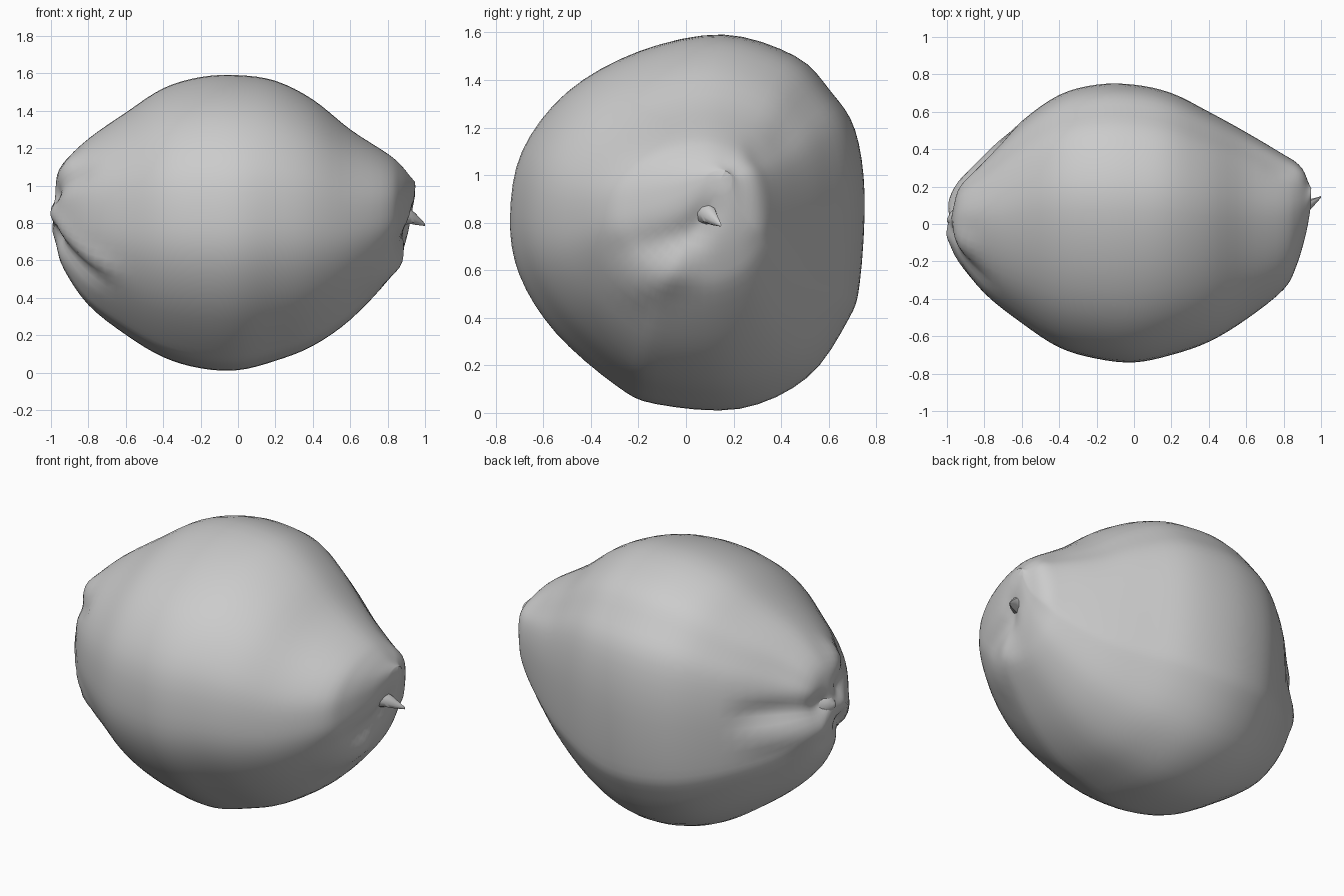
import bpy, bmesh, math
from mathutils import Vector

old = bpy.data.objects.get("Cube")
if old:
    bpy.data.objects.remove(old, do_unlink=True)


def make_material(name, colour):
    mat = bpy.data.materials.new(name)
    mat.use_nodes = True
    mat.diffuse_color = colour
    mat.node_tree.nodes["Principled BSDF"].inputs["Base Color"].default_value = colour
    return mat


def catmull(rows, steps, closed=False):
    """Smooth a list of equal-length rows by a Catmull-Rom spline."""
    n = len(rows)
    pick = (lambda i: rows[i % n]) if closed else (lambda i: rows[max(0, min(n - 1, i))])
    result = []
    for i in range(n if closed else n - 1):
        for s in range(steps):
            t = s / steps
            result.append([
                b + t / 2 * (c - a + t * (2 * a - 5 * b + 4 * c - d + t * (3 * (b - c) + d - a)))
                for a, b, c, d in zip(pick(i - 1), pick(i), pick(i + 1), pick(i + 2))])
    if not closed:
        result.append(list(rows[-1]))
    return result


def finish(bm, name, mat):
    bmesh.ops.recalc_face_normals(bm, faces=bm.faces)
    mesh = bpy.data.meshes.new(name)
    bm.to_mesh(mesh)
    bm.free()
    mesh.materials.append(mat)
    obj = bpy.data.objects.new(name, mesh)
    bpy.context.collection.objects.link(obj)
    for other in bpy.context.selected_objects:
        other.select_set(False)
    obj.select_set(True)
    bpy.context.view_layer.objects.active = obj
    bpy.ops.object.shade_smooth_by_angle(angle=math.radians(50))
    return obj


def loft(rings):
    """Bridge point rings and close both ends with fans."""
    bm = bmesh.new()
    loops = [[bm.verts.new(p) for p in ring] for ring in rings]
    n = len(loops[0])
    for a, b in zip(loops, loops[1:]):
        for i in range(n):
            j = (i + 1) % n
            bm.faces.new((a[i], a[j], b[j], b[i]))
    for loop in (loops[0], loops[-1]):
        pole = bm.verts.new(sum((v.co for v in loop), Vector()) / n)
        for i in range(n):
            bm.faces.new((loop[i], loop[(i + 1) % n], pole))
    return bm


peel = make_material("pale_grey_peel", (0.6, 0.6, 0.6, 1))

# Lopsided cross-section (y, z)
section = [(-.74, .82), (-.69, 1.1), (-.5, 1.35), (-.2, 1.52), (.15, 1.59), (.45, 1.5),
           (.6, 1.35), (.7, 1.19), (.74, .92), (.72, .55), (.67, .39), (.5, .15),
           (.22, .02), (-.13, .04), (-.3, .12), (-.55, .34), (-.7, .58)]
unit = [(y / .74, (z - .8) / .79) for y, z in catmull(section, 4, closed=True)]

# Fruit outline along its length: x, low y, high y, low z, high z
outline = [(-.99, .01, .05, .84, .9), (-.97, -.08, .13, .68, 1), (-.93, -.2, .22, .55, 1.12),
           (-.8, -.37, .35, .36, 1.25), (-.6, -.53, .55, .2, 1.39), (-.4, -.66, .69, .08, 1.52),
           (-.2, -.72, .745, .02, 1.58), (0, -.74, .745, .01, 1.59), (.2, -.7, .7, .06, 1.56),
           (.4, -.63, .6, .14, 1.46), (.6, -.51, .49, .28, 1.3), (.8, -.35, .37, .49, 1.17),
           (.87, -.22, .31, .62, 1.11), (.92, -.05, .23, .78, 1.05), (.945, .09, .19, .94, 1.02)]

# Folds and bumps: start, end, width, height
folds = [((-.96, .1, .9), (-.72, .45, .9), .06, -.045),
         ((-.94, .12, .77), (-.74, .42, .74), .07, .025),
         ((-.96, -.06, .85), (-.68, -.46, .5), .06, .03),
         ((-.95, -.07, .73), (-.78, -.32, .5), .06, -.04),
         ((-.95, -.05, .95), (-.82, -.28, 1.05), .05, -.03),
         ((-.9, -.1, 1.1), (-.93, -.02, 1.04), .08, .025),
         ((.9, .03, .76), (.78, -.25, .7), .06, -.03),
         ((.85, -.05, .6), (.75, -.2, .53), .08, .025),
         ((.8, .32, 1.18), (.6, .4, 1.36), .06, -.035),
         ((.9, .27, 1.02), (.87, .3, .8), .07, .02),
         ((.92, .08, .83), (.92, .1, .84), .06, -.025)]


def fold_height(p):
    total = 0
    for a, b, width, height in folds:
        a, b = Vector(a), Vector(b)
        t = max(0, min(1, (p - a).dot(b - a) / (b - a).length_squared))
        gap = (p - a.lerp(b, t)).length
        total += height * (1 - .4 * t) * math.exp(-(gap / width) ** 2)
    return total


rings = []
for x, y0, y1, z0, z1 in catmull(outline, 4):
    ring = []
    for u, v in unit:
        p = Vector((x, (y0 + y1) / 2 + u * (y1 - y0) / 2, (z0 + z1) / 2 + v * (z1 - z0) / 2))
        outward = (p - Vector((x * .5, .05, .83))).normalized()
        ring.append(p + outward * fold_height(p))
    rings.append(ring)
finish(loft(rings), "fruit_body", peel)

# Pointed nub at the blossom end, bent stem at the other


def spike(name, path, sides=8):
    rings = []
    for x, y, z, ry, rz in catmull(path, 3):
        rings.append([Vector((x, y + ry * math.cos(a), z + rz * math.sin(a)))
                      for a in (math.tau * i / sides for i in range(sides))])
    finish(loft(rings), name, peel)


spike("blossom_nub", [(-.93, .03, .87, .08, .09), (-.975, .03, .87, .04, .05),
                      (-1, .02, .87, .008, .01)])
spike("stem", [(.86, .08, .85, .06, .07), (.91, .09, .84, .04, .045),
               (.95, .11, .82, .025, .03), (1, .145, .79, .004, .006)])
